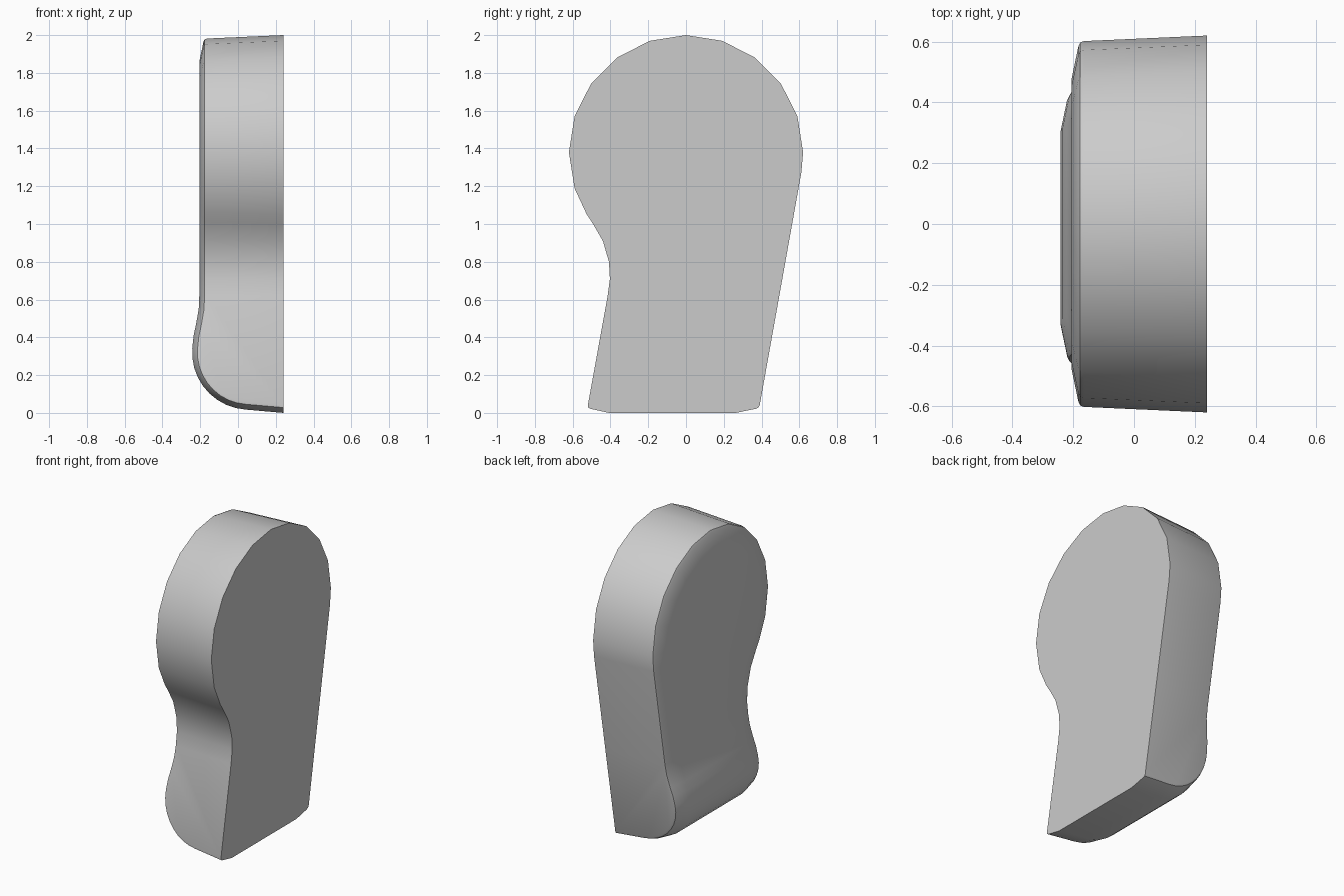
import bpy, bmesh
from math import sin, cos, radians, hypot
from mathutils import Vector

if "Cube" in bpy.data.objects:
    bpy.data.objects.remove(bpy.data.objects["Cube"])

BACK = 0.24      # x of the flat face
FRONT = -0.205   # x of the opposite face
Z0 = 0.62        # height where the rounded foot begins


def left_y(z):
    return -0.527 + 0.181 * z


def right_y(z):
    return 0.383 + 0.179 * z


def draft(x):
    return (BACK - x) * 0.045


# Foot profile in (x, z): soft swell, round toe, nearly flat base
profile = [(FRONT, Z0), (-0.208, 0.55), (-0.222, 0.47), (-0.235, 0.41)]
profile += [(0.06 + 0.303 * cos(radians(a)), 0.32 + 0.303 * sin(radians(a)))
            for a in range(176, 268, 10)]
profile += [(BACK, 0.0)]

# Upper outline in (y, z): concave neck, then round head
upper = [(-0.403, 0.71), (-0.408, 0.80), (-0.44, 0.91), (-0.492, 1.0)]
upper += [(0.62 * cos(radians(a)), 1.38 + 0.62 * sin(radians(a)))
          for a in (212, 198, 180, 162, 144, 126, 108, 90, 72, 54, 36, 18, 0, -10)]
ends = [(left_y(Z0), Z0)] + upper + [(right_y(Z0), Z0)]


def inset_upper(d):
    out = []
    for i in range(1, len(ends) - 1):
        a, p, b = ends[i - 1], ends[i], ends[i + 1]
        ty, tz = b[0] - a[0], b[1] - a[1]
        l = hypot(ty, tz)
        out.append((p[0] + tz / l * d, p[1] - ty / l * d))
    return out


def inset_profile(d):
    out = []
    for i, p in enumerate(profile):
        a, b = profile[max(i - 1, 0)], profile[min(i + 1, len(profile) - 1)]
        tx, tz = b[0] - a[0], b[1] - a[1]
        l = hypot(tx, tz)
        if i == 0:
            out.append((p[0] + d, p[1]))
        elif i == len(profile) - 1:
            out.append((BACK, p[1] + d))
        else:
            out.append((p[0] - tz / l * d, p[1] + tx / l * d))
    return out


bm = bmesh.new()


def edge_loop(inset, depth):
    # Open chain: up the left of the foot, round the head, down the right
    prof = inset_profile(depth)
    x0 = FRONT + depth
    pts = [(x, left_y(z) + draft(x) + inset, z) for x, z in reversed(prof)]
    pts += [(x0, y, z) for y, z in inset_upper(draft(x0) + inset)]
    pts += [(x, right_y(z) - draft(x) - inset, z) for x, z in prof]
    return [bm.verts.new(p) for p in pts]


# Rim: wall edge, small rounding, wide shallow chamfer
loops = [edge_loop(0, 0.04), edge_loop(0.004, 0.028),
         edge_loop(0.016, 0.022), edge_loop(0.12, 0.0)]
for a, b in zip(loops, loops[1:]):
    for i in range(len(a) - 1):
        bm.faces.new((a[i], a[i + 1], b[i + 1], b[i]))

# Drafted side walls
n = len(profile)
back = [bm.verts.new((BACK, y, z)) for y, z in ends]
rim, inner = loops[0], loops[-1]
for i in range(len(back) - 1):
    bm.faces.new((back[i], back[i + 1], rim[n + i], rim[n - 1 + i]))
bm.faces.new([back[0]] + rim[:n][::-1])
bm.faces.new([back[-1]] + rim[-n:])

# Flat front and back faces
bm.faces.new(inner[n - 1:len(inner) - n + 1])
bm.faces.new(back + [l[-1] for l in loops] + [l[0] for l in reversed(loops)])

# Swept surface of the foot
for i in range(n - 1):
    bm.faces.new((inner[i], inner[i + 1], inner[-2 - i], inner[-1 - i]))

bmesh.ops.recalc_face_normals(bm, faces=bm.faces)
mesh = bpy.data.meshes.new("rounded_paddle")
bm.to_mesh(mesh)
bm.free()
body = bpy.data.objects.new("rounded_paddle", mesh)
bpy.context.collection.objects.link(body)
bpy.context.view_layer.objects.active = body
body.select_set(True)
bpy.ops.object.shade_smooth_by_angle(angle=radians(35))
